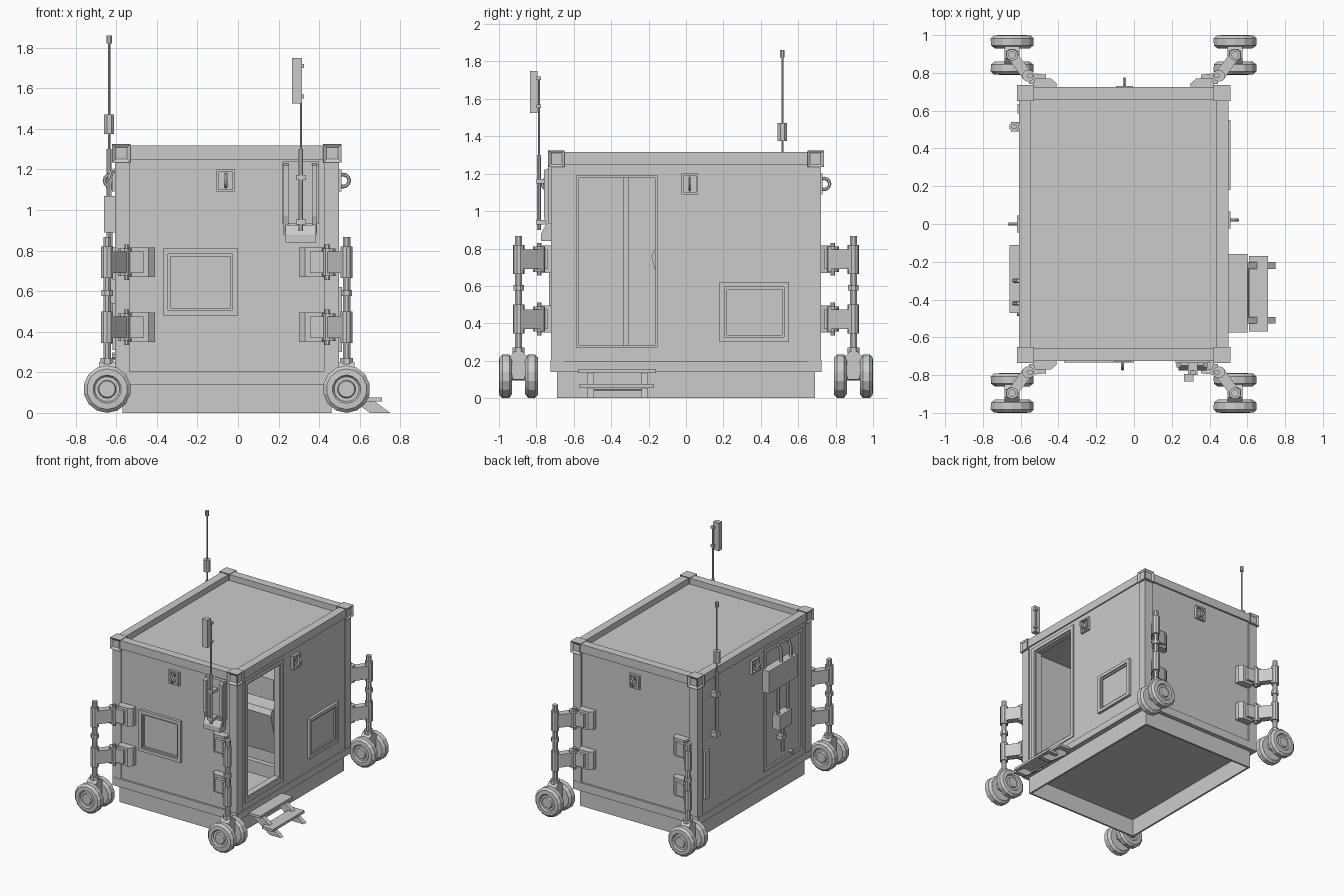
import bpy, bmesh, math
from mathutils import Vector, Matrix

if "Cube" in bpy.data.objects:
    bpy.data.objects.remove(bpy.data.objects["Cube"])

CX = -0.055  # centre line of the shelter body


def finish(name, bm, smooth=False):
    bmesh.ops.recalc_face_normals(bm, faces=bm.faces)
    me = bpy.data.meshes.new(name)
    bm.to_mesh(me)
    bm.free()
    ob = bpy.data.objects.new(name, me)
    bpy.context.collection.objects.link(ob)
    return ob


def prism(name, pts, axis, a, b):
    """Extrude a 2D outline along an axis (remaining axes in xyz order)."""
    bm = bmesh.new()
    def place(p, h):
        c = list(p)
        c.insert('xyz'.index(axis), h)
        return bm.verts.new(c)
    lo, hi = [place(p, a) for p in pts], [place(p, b) for p in pts]
    bm.faces.new(lo)
    bm.faces.new(hi)
    for i in range(len(pts)):
        j = (i + 1) % len(pts)
        bm.faces.new((lo[i], lo[j], hi[j], hi[i]))
    return finish(name, bm)


def box(name, x0, x1, y0, y1, z0, z1):
    return prism(name, [(x0, y0), (x1, y0), (x1, y1), (x0, y1)], 'z', z0, z1)


def lathe(name, profile, origin, axis, n=12):
    """Closed solid of revolution from (radius, height) points along an axis."""
    bm = bmesh.new()
    rot = Vector((0, 0, 1)).rotation_difference(Vector(axis)).to_matrix()
    rings = [[bm.verts.new(Vector(origin) + rot @ Vector((
        r * math.cos(math.tau * (i + .5) / n), r * math.sin(math.tau * (i + .5) / n), h)))
        for i in range(n)] for r, h in profile]
    bm.faces.new(rings[0])
    bm.faces.new(rings[-1])
    for p, q in zip(rings, rings[1:]):
        for i in range(n):
            j = (i + 1) % n
            bm.faces.new((p[i], p[j], q[j], q[i]))
    return finish(name, bm)


def rod(name, p, q, r, n=8):
    d = Vector(q) - Vector(p)
    return lathe(name, [(r, 0), (r, d.length)], p, d.normalized(), n)


def frame(name, axis, a0, a1, u0, u1, z0, z1, t):
    """Rectangular border on a wall; axis is the wall normal."""
    for i, (p, q, r, s) in enumerate([(u0, u1, z0, z0 + t), (u0, u1, z1 - t, z1),
                                      (u0, u0 + t, z0 + t, z1 - t), (u1 - t, u1, z0 + t, z1 - t)]):
        prism(f"{name}_{i}", [(p, r), (q, r), (q, s), (p, s)], axis, a0, a1)


# Base skirt, open underneath
X0, X1, Y = CX - .56, CX + .56, .73
for s in (-1, 1):
    box("base_skirt_long", CX + s * .515, CX + s * .50, -.69, .69, 0, .15)
    box("base_skirt_end", CX - .515, CX + .515, s * .69, s * .675, 0, .15)
box("floor", X0 + .02, X1 - .02, -.71, .71, .14, .20)
box("roof", X0 + .03, X1 - .03, -.70, .70, 1.24, 1.27)

# Edge rails, posts and top corner castings
for s in (-1, 1):
    box("top_rail_side", CX + s * .49, CX + s * .555, -.72, .72, 1.25, 1.317)
    box("top_rail_end", CX - .55, CX + .55, s * .66, s * .725, 1.25, 1.317)
    box("bottom_rail_side", CX + s * .48, CX + s * .555, -.72, .72, .14, .195)
    box("bottom_rail_end", CX - .55, CX + .55, s * .65, s * .725, .14, .205)
    for t in (-1, 1):
        box("corner_post", CX + s * .48, CX + s * .552, t * .65, t * .722, .14, 1.25)
        c = box("corner_casting", CX + s * .475, CX + s * .565, t * .65, t * .737, 1.235, 1.325)
        bm = bmesh.new()
        bm.from_mesh(c.data)
        side = [f for f in bm.faces if abs(f.normal.z) < .5]
        bmesh.ops.inset_individual(bm, faces=side, thickness=.024, depth=-.012)
        bm.to_mesh(c.data)
        bm.free()

# Walls; both long walls leave an opening near the front
DY0, DY1, DZ0, DZ1 = -.615, -.125, .24, 1.22
for s in (-1, 1):
    box("end_wall", X0 + .06, X1 - .06, s * .71, s * .68, .18, 1.27)
    a, b = CX + s * .545, CX + s * .515
    box("side_wall_rear", a, b, DY1, .68, .18, 1.27)
    box("side_wall_front", a, b, -.68, DY0, .18, 1.27)
    box("side_wall_top", a, b, DY0, DY1, DZ1, 1.27)
    box("side_wall_sill", a, b, DY0, DY1, .18, DZ0)
    frame("door_frame", 'x', CX + s * .552, CX + s * .50, DY0, DY1, DZ0, DZ1, .03)
    frame("door_inner_frame", 'x', CX + s * .54, CX + s * .49, DY0 + .03, DY1 - .03,
          DZ0 + .03, DZ1 - .03, .012)
box("equipment_panel", X0 + .02, X0 + .035, DY0, DY1, DZ0, DZ1)
box("panel_mullion", X0 + .035, X0 + .06, -.335, -.305, DZ0, DZ1 - .04)

# Access hatches
def hatch(name, axis, w, out, u0, u1, z0, z1):
    frame(name + "_outer", axis, w, w + out * .022, u0, u1, z0, z1, .026)
    frame(name + "_inner", axis, w, w + out * .012, u0 + .026, u1 - .026, z0 + .026, z1 - .026, .012)

hatch("front_hatch", 'y', -.71, -1, -.37, 0, .48, .81)
hatch("side_hatch", 'x', CX + .545, 1, .18, .55, .30, .62)

# Lifting rings on backing plates, one per wall
def lift_ring(axis, w, out, u, z):
    frame("ring_plate_border", axis, w, w + out * .02, u - .045, u + .045, z - .055, z + .055, .012)
    p = Vector((w + out * .028, u, z)) if axis == 'x' else Vector((u, w + out * .028, z))
    rot = (math.pi / 2, 0, 0) if axis == 'x' else (0, math.pi / 2, 0)
    bpy.ops.mesh.primitive_torus_add(location=p, rotation=rot, major_radius=.03, minor_radius=.009,
                                     major_segments=12, minor_segments=6)
    bpy.context.object.name = "lifting_ring"

for s in (-1, 1):
    lift_ring('y', s * .71, s, -.06 if s < 0 else -.05, 1.145)
    lift_ring('x', CX + s * .545, s, .02 if s > 0 else 0, 1.145)

# Corner wheel units: mounts, hinges, swing arms, post, twin wheels
WX, WY = .59, .895
for sx in (-1, 1):
    for sy in (-1, 1):
        P = lambda u, v: (CX + sx * u, sy * v)
        P3 = lambda u, v, z: (CX + sx * u, sy * v, z)
        for z in (.35, .67):
            prism("mount_block", [P(.355, .70), P(.355, .745), P(.385, .77), P(.47, .77), P(.49, .70)],
                  'z', z, z + .145)
            prism("mount_clamp", [P(.41, .74), P(.41, .79), P(.50, .80), P(.50, .74)],
                  'z', z + .02, z + .125)
            rod("hinge_barrel", P3(.505, .785, z + .005), P3(.505, .785, z + .14), .032, 10)
            rod("hinge_pin", P3(.495, .785, z - .015), P3(.495, .785, z + .16), .014)
            prism("swing_arm", [P(.485, .80), P(.53, .765), P(.612, .88), P(.568, .91)],
                  'z', z + .02, z + .125)
            rod("post_sleeve", P3(WX, WY, z - .005), P3(WX, WY, z + .15), .031, 10)
        rod("leg_post", P3(WX, WY, .16), P3(WX, WY, .868), .02)
        for z, h, r in ((.575, .03, .03), (.24, .03, .035)):
            rod("post_collar", P3(WX, WY, z), P3(WX, WY, z + h), r)
        x, y = P(WX, WY)
        prism("wheel_fork", [(y - .03, .10), (y + .03, .10), (y + .045, .19), (y + .045, .225),
                             (y + .02, .25), (y - .02, .25), (y - .045, .225), (y - .045, .19)],
              'x', x - .04, x + .04)
        rod("axle", P3(WX, WY - .09, .117), P3(WX, WY + .09, .117), .025)
        for s in (-1, 1):
            lathe("wheel", [(.06, .0), (.095, .0), (.115, .015), (.117, .052), (.10, .068),
                            (.07, .07), (.062, .058), (.045, .058), (.04, .07)],
                  (x, y + s * .035, .117), (0, s, 0), 14)

# Entry steps
for y in (-.51, -.22):
    prism("step_stringer", [(.50, .15), (.55, .15), (.75, .0), (.65, .0), (.50, .11)],
          'y', y - .018, y + .018)
box("upper_step", .495, .60, -.575, -.16, .135, .155)
box("lower_step", .61, .71, -.57, -.17, .055, .075)
rod("step_brace", (.60, -.51, .05), (.60, -.22, .05), .01)

# Front antenna: channel housing, foot box, mast and panel
box("mast_back_plate", .22, .40, -.735, -.70, .93, 1.24)
for x in (.225, .365):
    prism("mast_channel_side", [(-.70, .88), (-.735, .88), (-.76, .97), (-.76, 1.22), (-.70, 1.24)],
          'x', x, x + .025)
prism("mast_foot", [(-.70, .84), (-.775, .84), (-.775, .88), (-.75, .925), (-.70, .925)], 'x', .235, .385)
rod("front_mast_lower", (.31, -.785, .90), (.31, -.785, 1.30), .012)
rod("front_mast_upper", (.31, -.785, 1.28), (.31, -.785, 1.72), .006)
for z in (.94, 1.16):
    box("mast_clip", .285, .335, -.80, -.73, z - .012, z + .012)
box("panel_antenna", .265, .315, -.835, -.795, 1.525, 1.75)
for z in (1.56, 1.71):
    box("panel_bracket", .30, .325, -.80, -.775, z - .01, z + .01)

# Left side whip antenna
AX, AY = -.635, .515
rod("whip_base", (AX, AY, .78), (AX, AY, 1.30), .013)
rod("whip_coil", (AX, AY, 1.375), (AX, AY, 1.47), .027)
rod("whip_rod", (AX, AY, 1.28), (AX, AY, 1.86), .006)
rod("whip_tip", (AX, AY, 1.82), (AX, AY, 1.86), .014)
for z in (.80, 1.12):
    box("whip_bracket", -.65, -.59, AY - .025, AY + .025, z - .018, z + .018)
box("side_strip", -.618, -.595, .585, .635, .31, .70)

# Left side equipment boxes with conduits
box("junction_box", -.66, -.585, -.47, -.11, .89, 1.07)
box("small_box", -.66, -.585, -.40, -.25, .54, .66)
for y in (-.30, -.42):
    path = [(-.635, y, 1.06), (-.635, y, 1.15), (-.62, y, 1.19), (-.59, y, 1.20)]
    for p, q in zip(path, path[1:]):
        rod("upper_conduit", p, q, .012, 6)
    rod("mid_conduit", (-.63, y + .03, .65), (-.63, y + .03, .90), .012, 6)
rod("lower_conduit", (-.63, -.33, .34), (-.63, -.33, .55), .013, 6)
box("conduit_clamp", -.645, -.59, -.36, -.30, .44, .47)
rod("ground_plug", (-.59, -.47, .28), (-.62, -.47, .28), .018)

# Interior operator console, facing the front
box("console_base", -.15, .42, -.08, .22, .20, .30)
box("console_cabinet", -.12, .40, -.04, .22, .30, .62)
prism("console_desk", [(-.185, .76), (-.165, .80), (.0, .82), (.2, .82), (.2, .60), (-.06, .40), (-.10, .42)],
      'x', -.15, .42)
box("console_monitor", .10, .40, -.12, .12, .85, 1.02)
box("console_rack", -.15, .42, .12, .22, .82, 1.08)
